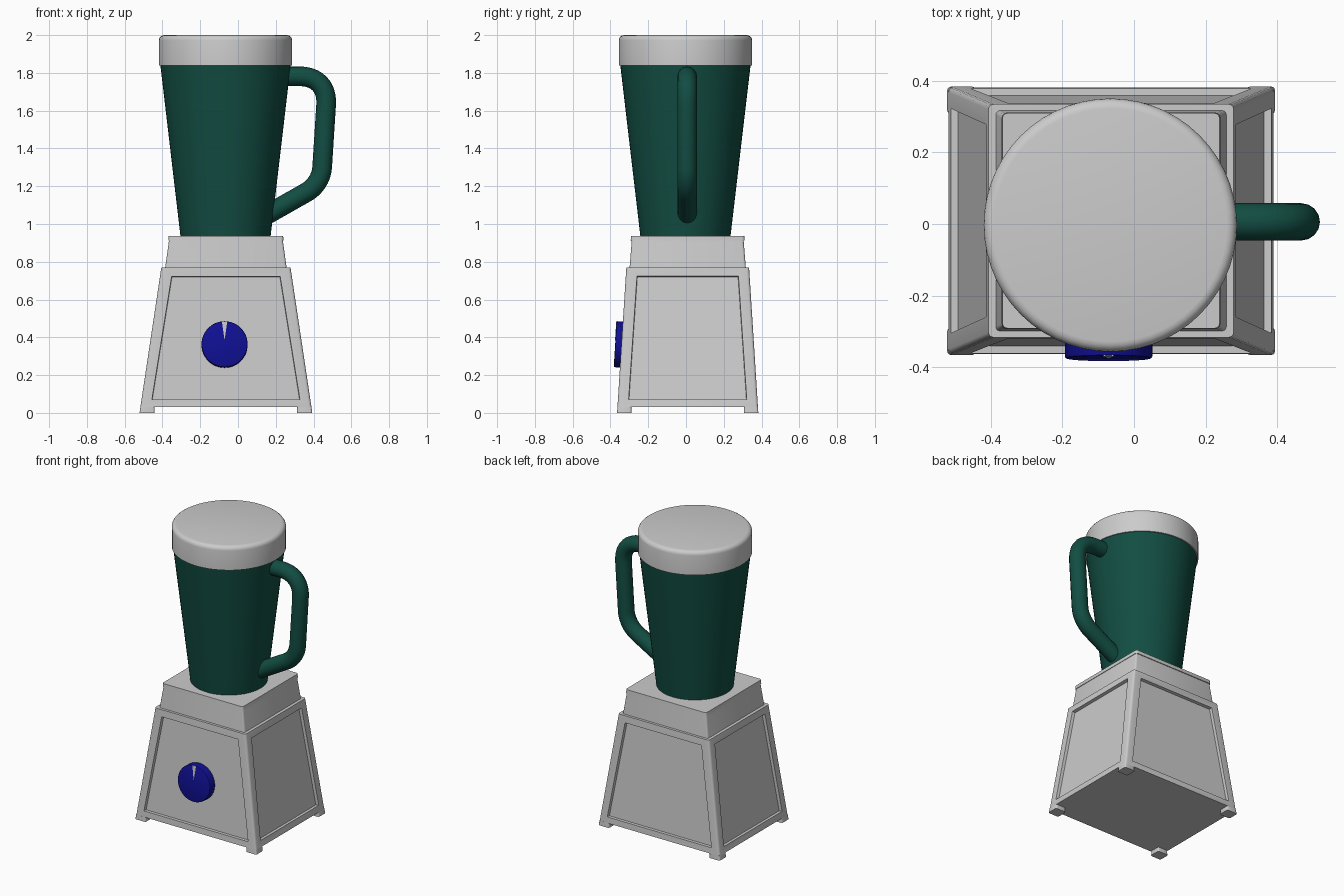
import bpy, bmesh, math
from mathutils import Vector

if "Cube" in bpy.data.objects:
    bpy.data.objects.remove(bpy.data.objects["Cube"])

CX, CY = -0.064, 0.009      # centre of the motor base
JX, JY = -0.066, -0.003     # centre of the jug


def material(name, rgb):
    m = bpy.data.materials.new(name)
    m.diffuse_color = (*rgb, 1)
    m.use_nodes = True
    m.node_tree.nodes["Principled BSDF"].inputs["Base Color"].default_value = m.diffuse_color
    return m


GREEN = material("dark_green", (0.006, 0.075, 0.055))
BLUE = material("dark_blue", (0.005, 0.005, 0.30))


def finish(bm, name, mat=None, smooth=True):
    bmesh.ops.recalc_face_normals(bm, faces=bm.faces)
    me = bpy.data.meshes.new(name)
    bm.to_mesh(me)
    bm.free()
    ob = bpy.data.objects.new(name, me)
    bpy.context.collection.objects.link(ob)
    if mat:
        me.materials.append(mat)
    if smooth:
        smooth_by_angle(ob)
    return ob


def smooth_by_angle(ob):
    bpy.ops.object.select_all(action='DESELECT')
    ob.select_set(True)
    bpy.context.view_layer.objects.active = ob
    bpy.ops.object.shade_smooth_by_angle(angle=math.radians(35))


def frustum(lo, hi, z0, z1, bevel=0.0):
    """Tapered block; lo and hi are (x0, x1, y0, y1) rectangles. Optional rounded corners."""
    bm = bmesh.new()
    rings = []
    for (x0, x1, y0, y1), z in ((lo, z0), (hi, z1)):
        rings.append([bm.verts.new((CX + x, CY + y, z))
                      for x, y in ((x0, y0), (x1, y0), (x1, y1), (x0, y1))])
    a, b = rings
    bm.faces.new(a[::-1])
    bm.faces.new(b)
    for i in range(4):
        j = (i + 1) % 4
        bm.faces.new((a[i], a[j], b[j], b[i]))
    bmesh.ops.recalc_face_normals(bm, faces=bm.faces)
    if bevel:
        uprights = [e for e in bm.edges if abs(e.verts[0].co.z - e.verts[1].co.z) > 1e-4]
        bmesh.ops.bevel(bm, geom=uprights, offset=bevel, segments=3, profile=0.5, affect='EDGES')
    return bm


def rect(hx, hy):
    return (-hx, hx, -hy, hy)


def lathe(name, profile, mat=None, steps=56):
    bm = bmesh.new()
    vs = [bm.verts.new((JX + r, JY, z)) for r, z in profile]
    es = [bm.edges.new(p) for p in zip(vs, vs[1:])]
    bmesh.ops.spin(bm, geom=vs + es, cent=(JX, JY, 0), axis=(0, 0, 1),
                   angle=math.tau, steps=steps, use_duplicate=False)
    bmesh.ops.remove_doubles(bm, verts=bm.verts, dist=1e-5)
    return finish(bm, name, mat)


# Base housing with a recessed panel on each side
bm = frustum(rect(0.453, 0.372), rect(0.342, 0.325), 0.03, 0.77, 0.014)
sides = [f for f in bm.faces if abs(f.normal.z) < 0.5 and f.calc_area() > 0.2]
bmesh.ops.inset_individual(bm, faces=sides, thickness=0.062)
inner = bmesh.ops.inset_individual(bm, faces=sides, thickness=0.003, depth=-0.02)
finish(bm, "base_housing")

# Four corner feet
for sx, nx in ((-1, "left"), (1, "right")):
    for sy, ny in ((-1, "front"), (1, "back")):
        def corner(hx, hy):
            return (*sorted((sx * hx, sx * 0.377)), *sorted((sy * hy, sy * 0.298)))
        finish(frustum(corner(0.457, 0.374), corner(0.453, 0.372), 0, 0.031, 0.01),
               f"foot_{ny}_{nx}")

# Upper collar and jug platform
finish(frustum(rect(0.322, 0.308), rect(0.301, 0.296), 0.765, 0.915, 0.012), "base_collar")
finish(frustum(rect(0.305, 0.302), rect(0.303, 0.300), 0.912, 0.937, 0.015), "jug_platform")

# Jug and lid
lathe("jug", [(0, 0.93), (0.238, 0.93), (0.346, 1.85), (0, 1.85)], GREEN)
lid = [(0, 1.84), (0.353, 1.84), (0.353, 1.972)]
lid += [(0.325 + 0.028 * math.cos(t), 1.972 + 0.028 * math.sin(t))
        for t in (math.radians(a) for a in (22, 45, 68, 90))]
lathe("lid", lid + [(0, 2.0)])


# Handle: a tube along a path with rounded corners
def rounded(points, radii):
    pts = [Vector(p) for p in points]
    out = [pts[0]]
    for p, q, r, cut in zip(pts, pts[1:], pts[2:], radii):
        a, b = q + (p - q).normalized() * cut, q + (r - q).normalized() * cut
        for k in range(11):
            t = k / 10
            w = 1.15
            d = (1 - t) ** 2 + 2 * w * t * (1 - t) * 0.75 + t * t
            out.append(((1 - t) ** 2 * a + 2 * w * t * (1 - t) * 0.75 * q + t * t * b) / d)
    return out + [pts[-1]]


path = rounded([(0.20, 0.006, 1.782), (0.476, 0.006, 1.782),
                (0.440, 0.006, 1.212), (0.13, 0.006, 1.036)], (0.15, 0.09))
cu = bpy.data.curves.new("handle", 'CURVE')
cu.dimensions = '3D'
cu.bevel_depth = 0.052
cu.bevel_resolution = 6
cu.use_fill_caps = True
sp = cu.splines.new('POLY')
sp.points.add(len(path) - 1)
for pt, co in zip(sp.points, path):
    pt.co = (*co, 1)
cu.materials.append(GREEN)
handle = bpy.data.objects.new("handle", cu)
bpy.context.collection.objects.link(handle)
bpy.ops.object.select_all(action='DESELECT')
handle.select_set(True)
bpy.context.view_layer.objects.active = handle
bpy.ops.object.convert(target='MESH')
smooth_by_angle(bpy.context.view_layer.objects.active)

# Control knob, tilted to lie on the sloping front
tilt = (math.radians(90 - 3.6), 0, 0)
bm = bmesh.new()
bmesh.ops.create_cone(bm, cap_ends=True, segments=48, radius1=0.122, radius2=0.122, depth=0.06)
rim = [e for e in bm.edges if all(v.co.z > 0 for v in e.verts)]
bmesh.ops.bevel(bm, geom=rim, offset=0.006, segments=2, profile=0.5, affect='EDGES')
knob = finish(bm, "control_knob", BLUE)
knob.location = (-0.071, -0.345, 0.362)
knob.rotation_euler = tilt

# Wedge-shaped pointer on the knob
bm = bmesh.new()
face = bm.faces.new([bm.verts.new(p) for p in
                     ((0, 0.02, 0.02), (0.014, 0.119, 0.02), (-0.014, 0.119, 0.02))])
ext = bmesh.ops.extrude_face_region(bm, geom=[face])
for v in ext["geom"]:
    if isinstance(v, bmesh.types.BMVert):
        v.co.z = 0.032
pointer = finish(bm, "knob_pointer", None, False)
pointer.location = knob.location
pointer.rotation_euler = tilt
